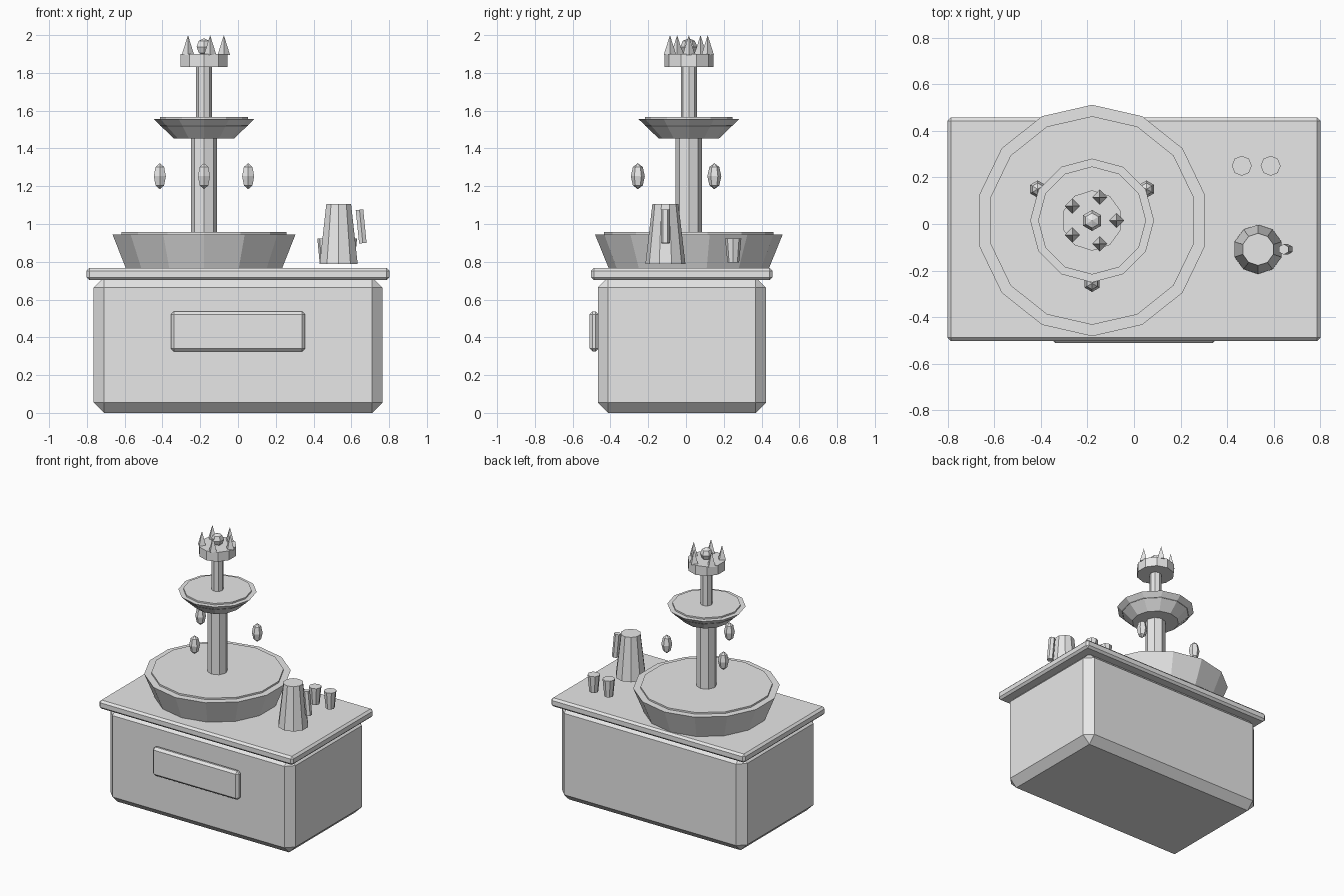
import bpy
import bmesh
from math import cos, sin, radians
from mathutils import Matrix

cube = bpy.data.objects.get("Cube")
if cube:
    bpy.data.objects.remove(cube, do_unlink=True)

GREY = (0.8, 0.8, 0.8, 1.0)
grey = bpy.data.materials.new("plain grey")
grey.use_nodes = True
grey.diffuse_color = GREY
grey.node_tree.nodes["Principled BSDF"].inputs["Base Color"].default_value = GREY


def finish(name, bm, location=(0, 0, 0)):
    bmesh.ops.recalc_face_normals(bm, faces=bm.faces)
    mesh = bpy.data.meshes.new(name)
    bm.to_mesh(mesh)
    bm.free()
    mesh.materials.append(grey)
    obj = bpy.data.objects.new(name, mesh)
    obj.location = location
    bpy.context.collection.objects.link(obj)
    return obj


def box(name, low, high, bevel):
    """Box between two corners with chamfered edges."""
    bm = bmesh.new()
    bmesh.ops.create_cube(bm, size=1)
    bmesh.ops.scale(bm, vec=[h - l for l, h in zip(low, high)], verts=bm.verts)
    bmesh.ops.bevel(bm, geom=bm.edges[:], offset=bevel, segments=1,
                    affect='EDGES')
    return finish(name, bm, [(l + h) / 2 for l, h in zip(low, high)])


def taper(name, x, y, z_low, z_high, r_low, r_high, sides):
    """Upright faceted cylinder, cup or spike."""
    bm = bmesh.new()
    bmesh.ops.create_cone(bm, cap_ends=True, segments=sides, radius1=r_low,
                          radius2=r_high, depth=z_high - z_low)
    return finish(name, bm, (x, y, (z_low + z_high) / 2))


def bead(name, x, y, z, radius, half_height):
    """Six-sided gem, stretched upright."""
    bm = bmesh.new()
    bmesh.ops.create_uvsphere(bm, u_segments=6, v_segments=4, radius=radius)
    bmesh.ops.scale(bm, vec=(1, 1, half_height / radius), verts=bm.verts)
    # put a corner towards the back
    bmesh.ops.rotate(bm, matrix=Matrix.Rotation(radians(30), 3, 'Z'),
                     verts=bm.verts)
    far = max(v.co.y for v in bm.verts)
    if far < radius * 0.95:
        bmesh.ops.rotate(bm, matrix=Matrix.Rotation(radians(30), 3, 'Z'),
                         verts=bm.verts)
    return finish(name, bm, (x, y, z))


# Counter
box("counter_body", (-0.765, -0.467, 0), (0.765, 0.424, 0.718), 0.055)
box("counter_top", (-0.802, -0.503, 0.703), (0.802, 0.458, 0.767), 0.015)
box("front_panel", (-0.356, -0.511, 0.325), (0.356, -0.462, 0.538), 0.017)

# Two-tier fountain
FX, FY = -0.18, 0.015
taper("lower_basin", FX, FY, 0.765, 0.945, 0.424, 0.497, 14)
taper("lower_liquid", FX, FY, 0.9, 0.957, 0.448, 0.448, 14)
taper("lower_column", FX, FY, 0.9, 1.47, 0.07, 0.07, 8)
taper("upper_basin", FX, FY, 1.453, 1.555, 0.16, 0.266, 12)
taper("upper_liquid", FX, FY, 1.52, 1.566, 0.232, 0.232, 12)
taper("upper_column", FX, FY, 1.54, 1.85, 0.042, 0.042, 8)

# Crown with spikes and a gem
taper("crown_band", FX, FY, 1.83, 1.9, 0.13, 0.13, 10)
for i in range(5):
    a = radians(72 * i)
    taper(f"crown_spike_{i + 1}", FX + 0.105 * cos(a), FY + 0.105 * sin(a),
          1.895, 2.0, 0.033, 0, 4)
bead("crown_gem", FX, FY, 1.938, 0.045, 0.045)

# Hanging drops around the column
for i in range(3):
    a = radians(30 + 120 * i)
    bead(f"drop_{i + 1}", FX + 0.27 * cos(a), FY + 0.27 * sin(a),
         1.253, 0.037, 0.069)

# Pitcher and its tilted handle
taper("pitcher", 0.533, -0.109, 0.788, 1.106, 0.106, 0.069, 10)
handle = taper("pitcher_handle", 0.652, -0.109, 0.898, 1.076, 0.023, 0.023, 6)
handle.rotation_euler.y = -0.1

# Cups
for i, x in enumerate((0.463, 0.587)):
    taper(f"cup_{i + 1}", x, 0.25, 0.795, 0.922, 0.031, 0.043, 8)
